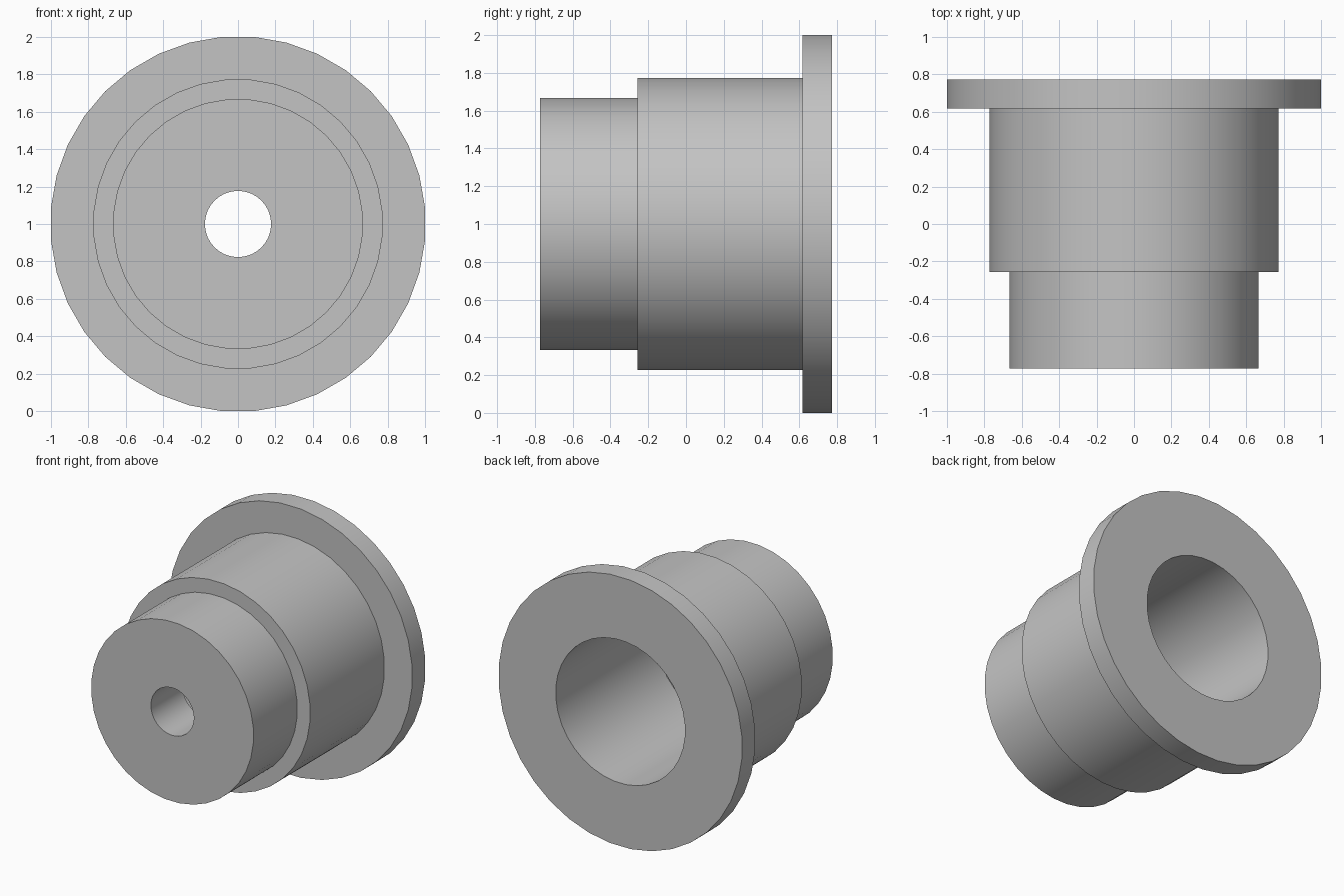
import bpy
import bmesh
from math import cos, sin, radians, tau

cube = bpy.data.objects.get("Cube")
if cube:
    bpy.data.objects.remove(cube, do_unlink=True)

# Plain grey material
grey = bpy.data.materials.new("plain grey")
grey.use_nodes = True
colour = (0.55, 0.55, 0.55, 1)
grey.diffuse_color = colour
grey.node_tree.nodes["Principled BSDF"].inputs["Base Color"].default_value = colour

# Closed lathe profile: (radius, y), from the small front hole outwards
SIDES = 36
front, step, flange, back, bore_floor = -0.772, -0.257, 0.617, 0.772, -0.40
profile = [
    (0.177, front), (0.669, front),      # front face
    (0.669, step), (0.775, step),        # shoulder
    (0.775, flange), (1.004, flange),    # flange front
    (1.004, back), (0.533, back),        # flange back
    (0.533, bore_floor), (0.177, bore_floor),  # wide bore down to its floor
]

bm = bmesh.new()
rings = []
for radius, y in profile:
    ring = []
    for i in range(SIDES):
        angle = tau * (i + 0.5) / SIDES
        ring.append(bm.verts.new((radius * cos(angle), y, 1 + radius * sin(angle))))
    rings.append(ring)

# Skin neighbouring rings, closing the last one back to the first
for a, b in zip(rings, rings[1:] + rings[:1]):
    for i in range(SIDES):
        j = (i + 1) % SIDES
        bm.faces.new((a[i], a[j], b[j], b[i]))
bmesh.ops.recalc_face_normals(bm, faces=bm.faces)

mesh = bpy.data.meshes.new("flanged_sleeve")
bm.to_mesh(mesh)
bm.free()
mesh.materials.append(grey)
sleeve = bpy.data.objects.new("flanged_sleeve", mesh)
bpy.context.collection.objects.link(sleeve)

# Smooth round walls, sharp rims
bpy.ops.object.select_all(action="DESELECT")
sleeve.select_set(True)
bpy.context.view_layer.objects.active = sleeve
bpy.ops.object.shade_smooth_by_angle(angle=radians(30))
